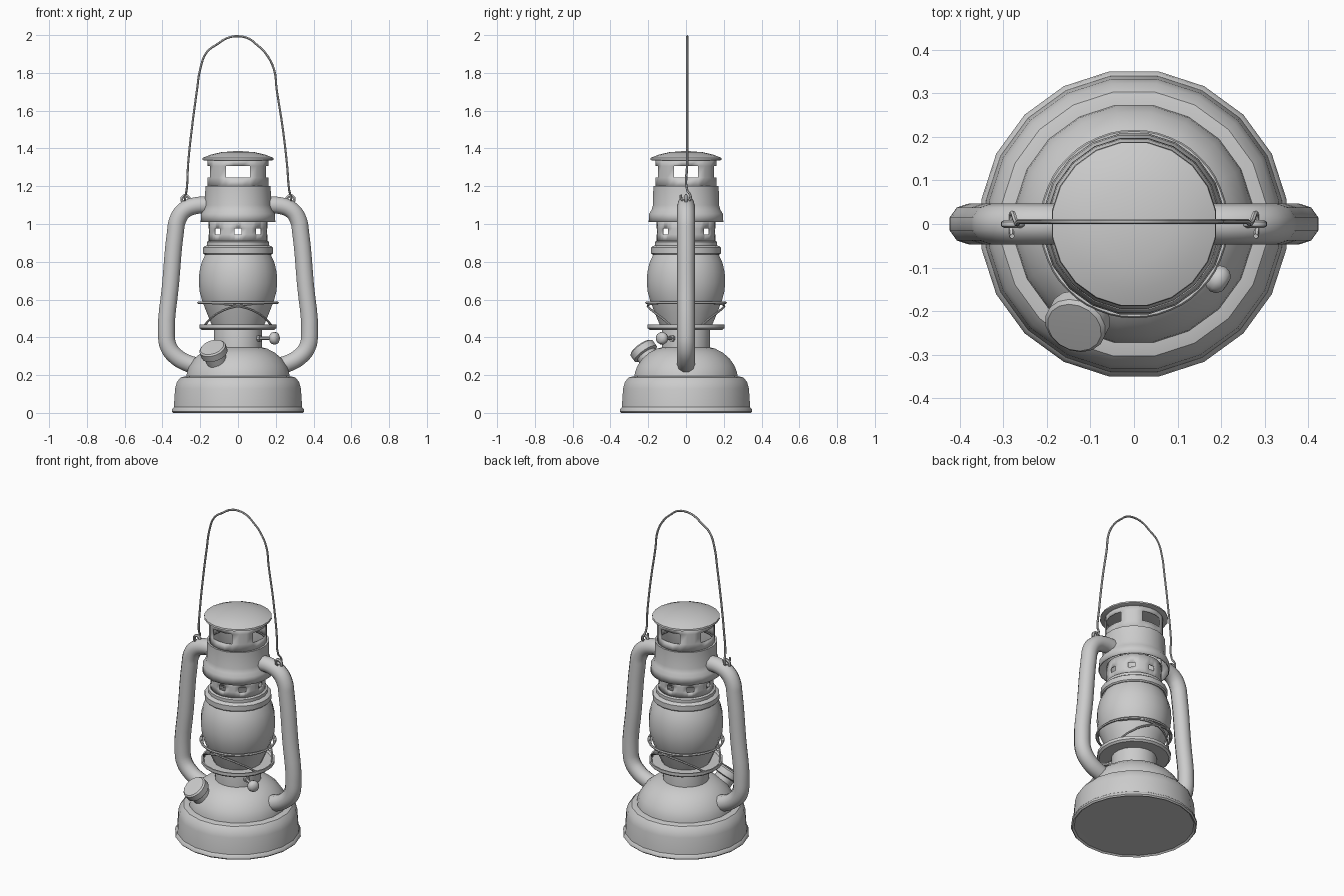
import bpy, bmesh, math
from mathutils import Vector, Matrix

if "Cube" in bpy.data.objects:
    bpy.data.objects.remove(bpy.data.objects["Cube"])

SEG = 20


def finish(name, bm, angle=35, thick=0):
    bmesh.ops.recalc_face_normals(bm, faces=bm.faces)
    me = bpy.data.meshes.new(name)
    bm.to_mesh(me)
    bm.free()
    ob = bpy.data.objects.new(name, me)
    bpy.context.collection.objects.link(ob)
    bpy.ops.object.select_all(action='DESELECT')
    ob.select_set(True)
    bpy.context.view_layer.objects.active = ob
    bpy.ops.object.shade_smooth_by_angle(angle=math.radians(angle))
    if thick:
        m = ob.modifiers.new("wall", 'SOLIDIFY')
        m.thickness = thick
        m.offset = -1
    return ob


def lathe(name, profile, seg=SEG, matrix=None, thick=0, angle=35):
    """Revolve (radius, height) points about z; radius 0 makes a pole."""
    bm = bmesh.new()
    rings = []
    for r, z in profile:
        if r == 0:
            rings.append([bm.verts.new((0, 0, z))] * seg)
        else:
            r *= 1.006
            rings.append([bm.verts.new((r * math.cos((i + .5) * 2 * math.pi / seg),
                                        r * math.sin((i + .5) * 2 * math.pi / seg), z))
                          for i in range(seg)])
    for a, b in zip(rings, rings[1:]):
        for i in range(seg):
            j = (i + 1) % seg
            bm.faces.new(list(dict.fromkeys((a[i], a[j], b[j], b[i]))))
    if matrix:
        bm.transform(matrix)
    return finish(name, bm, angle, thick)


def window_ring(name, r, rows, count, width):
    """Thin cylinder wall with openings in its middle row."""
    half = math.asin(width / 2 / r)
    step = 2 * math.pi / count
    cols = []
    for k in range(count):
        for t in (-1, -.33, .33):
            cols.append((k * step + t * half, True))
        gap = step - 2 * half
        for t in range(3):
            cols.append((k * step + half + gap * t / 3, False))
    bm = bmesh.new()
    grid = [[bm.verts.new((r * math.cos(a), r * math.sin(a), z)) for a, _ in cols] for z in rows]
    n = len(cols)
    for row in range(3):
        for i in range(n):
            if row == 1 and cols[i][1]:
                continue
            j = (i + 1) % n
            bm.faces.new((grid[row][i], grid[row][j], grid[row + 1][j], grid[row + 1][i]))
    return finish(name, bm, 35, .006)


def tube(name, points, radius, cyclic=False, res=2, steps=4):
    cu = bpy.data.curves.new(name, 'CURVE')
    cu.dimensions = '3D'
    cu.bevel_depth = radius
    cu.bevel_resolution = res
    cu.resolution_u = steps
    cu.use_fill_caps = True
    sp = cu.splines.new('BEZIER')
    sp.bezier_points.add(len(points) - 1)
    for p, co in zip(sp.bezier_points, points):
        p.co = co
        p.handle_left_type = p.handle_right_type = 'AUTO'
    sp.use_cyclic_u = cyclic
    ob = bpy.data.objects.new(name, cu)
    bpy.context.collection.objects.link(ob)
    bpy.ops.object.select_all(action='DESELECT')
    ob.select_set(True)
    bpy.context.view_layer.objects.active = ob
    bpy.ops.object.convert(target='MESH')
    bpy.ops.object.shade_smooth_by_angle(angle=math.radians(50))
    return bpy.context.object


def aim(origin, direction):
    return Matrix.Translation(origin) @ Vector(direction).to_track_quat('Z', 'Y').to_matrix().to_4x4()


# Fuel tank: skirted base and dome with neck
lathe("tank_base", [(0, .012), (.335, .008), (.345, 0), (.353, .008), (.35, .022), (.342, .03),
                    (.335, .13), (.325, .165), (.305, .188), (.275, .195), (0, .195)])
lathe("tank_dome", [(.275, .19), (.272, .215), (.258, .25), (.232, .288), (.195, .32),
                    (.155, .34), (.128, .347), (.128, .43), (.125, .45)])

# Burner plate
lathe("burner_plate", [(0, .44), (.195, .44), (.206, .45), (.206, .468), (.198, .468),
                       (.19, .457), (0, .457)])

# Glass globe
lathe("globe", [(.135, .457), (.15, .49), (.168, .535), (.19, .59), (.204, .64), (.209, .69),
                (.206, .745), (.194, .795), (.176, .835), (.165, .855)])

# Collar above the globe
lathe("globe_collar", [(.15, .845), (.18, .838), (.187, .845), (.187, .875), (.178, .882),
                       (.166, .886), (.166, .905), (.15, .913)])

# Perforated ring, hood and upper chimney
window_ring("vent_ring", .155, (.908, .945, .975, 1.03), 8, .04)
lathe("hood", [(.155, 1.2), (.174, 1.2), (.176, 1.1), (.183, 1.075), (.196, 1.055),
               (.199, 1.01)], thick=.006)
window_ring("chimney_top", .163, (1.19, 1.245, 1.307, 1.345), 4, .13)
lathe("chimney_cap", [(0, 1.34), (.18, 1.336), (.19, 1.34), (.188, 1.35), (.15, 1.366),
                      (.09, 1.38), (0, 1.387)])

# Guard ring and crossing wires around the globe
tube("guard_ring", [(.209 * math.cos(k * math.pi / 8), .209 * math.sin(k * math.pi / 8), .583)
                    for k in range(16)], .007, cyclic=True, res=1, steps=3)
for side, sy in (("front", -1), ("back", 1)):
    for sx in (-1, 1):
        path = []
        for deg, r, z in ((-65, .206, .582), (-30, .205, .578), (0, .202, .565),
                          (25, .195, .54), (48, .19, .503), (66, .195, .462)):
            a = math.radians(deg)
            path.append((sx * r * math.sin(a), sy * r * math.cos(a), z))
        tube(f"guard_wire_{side}_{'left' if sx < 0 else 'right'}", path, .006, res=1)

# Side air tubes and handle lugs
tube_path = [(.16, 1.1), (.225, 1.097), (.285, 1.072), (.32, 1.02), (.331, .96), (.357, .68),
             (.379, .42), (.368, .35), (.33, .3), (.265, .262), (.2, .245)]
for side, sx in (("left", -1), ("right", 1)):
    tube(f"air_tube_{side}", [(sx * x, 0, z) for x, z in tube_path], .047, res=3)
    tube(f"handle_lug_{side}", [(sx * .278 + .02 * math.cos(k * math.pi / 4), 0,
                                 1.13 + .02 * math.sin(k * math.pi / 4)) for k in range(8)],
         .009, cyclic=True, res=1, steps=2)

# Wire carrying handle, hooked through both lugs
arch = [(-.272, 1.18), (-.264, 1.32), (-.245, 1.5), (-.217, 1.71), (-.2, 1.82), (-.165, 1.91),
        (-.105, 1.955), (-.06, 1.983), (0, 1.994), (.06, 1.98), (.095, 1.953), (.145, 1.905),
        (.19, 1.82), (.205, 1.71), (.235, 1.52), (.26, 1.31), (.271, 1.18)]
hook = [(.28, -.028, 1.155), (.281, -.024, 1.13), (.281, .02, 1.128), (.278, .024, 1.15)]
tube("carry_handle", [(-x, y, z) for x, y, z in hook] + [(x, .006, z) for x, z in arch]
     + hook[::-1], .006, res=1)

# Filler neck and screw cap
m = aim((-.137, -.238, .348), (-.28, -.55, .79))
lathe("filler_neck", [(.056, -.14), (.056, -.03)], 16, m)
lathe("filler_cap", [(0, -.05), (.062, -.05), (.072, -.044), (.072, -.008), (.064, 0), (0, .002)],
      16, m)

# Wick knob on its shaft
d = Vector((.193, -.127, 0)).normalized()
m = aim((.193, -.127, .395), d)
lathe("wick_shaft", [(0, -.14), (.009, -.14), (.009, 0), (0, 0)], 8, m)
lathe("wick_shaft_nut", [(0, -.106), (.017, -.106), (.017, -.088), (0, -.088)], 8, m)
lathe("wick_knob", [(0, -.025), (.018, -.023), (.03, -.014), (.034, 0), (.03, .014),
                    (.018, .023), (0, .025)], 12, m, angle=60)
